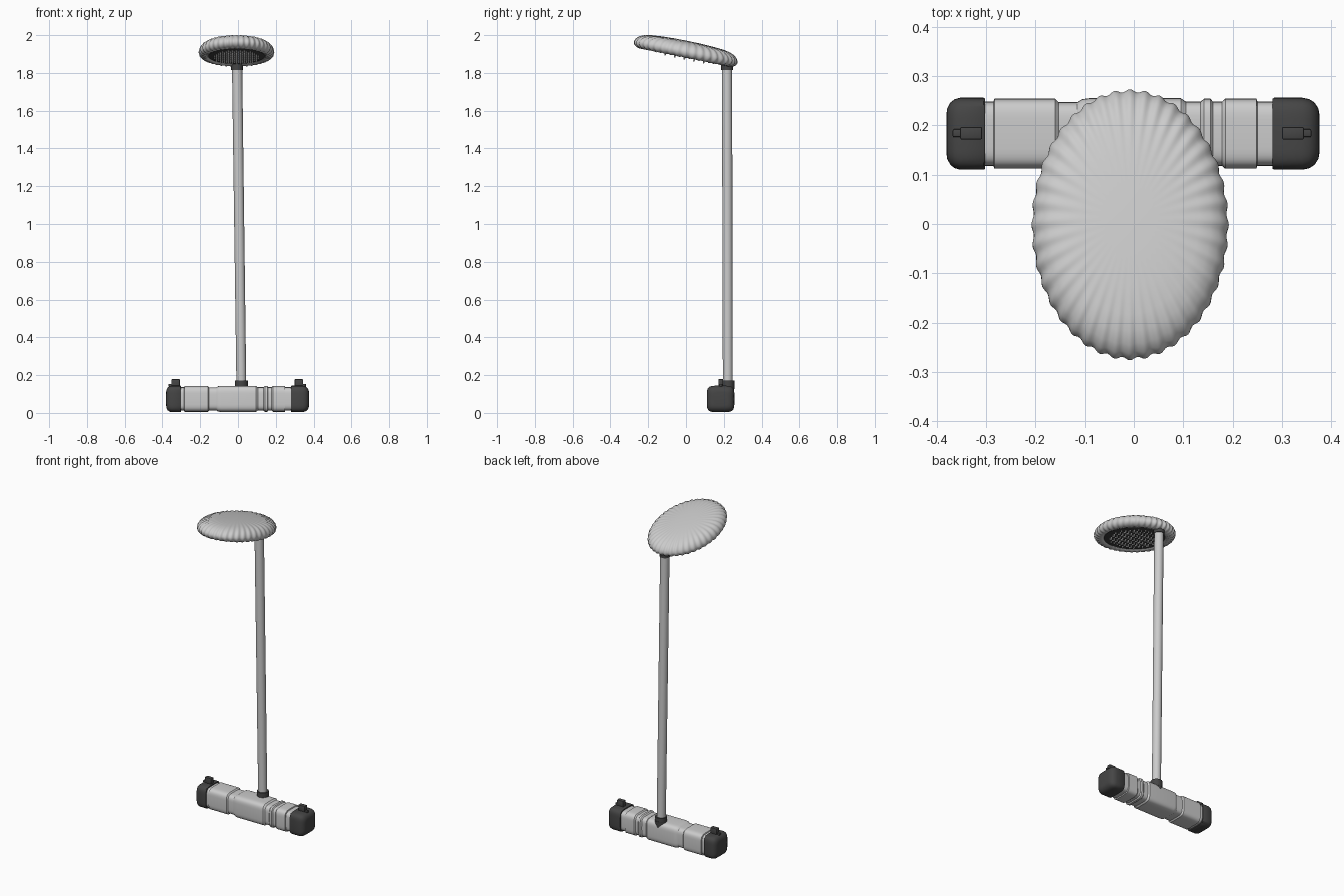
import bpy, bmesh
from math import sin, cos, pi, radians
from mathutils import Matrix, Vector

if "Cube" in bpy.data.objects:
    bpy.data.objects.remove(bpy.data.objects["Cube"])

dark = bpy.data.materials.new("dark_grey")
dark.diffuse_color = (0.06, 0.06, 0.06, 1)
dark.use_nodes = True
dark.node_tree.nodes["Principled BSDF"].inputs["Base Color"].default_value = dark.diffuse_color


def finish(name, bm, mat=None, angle=40):
    bmesh.ops.recalc_face_normals(bm, faces=bm.faces)
    me = bpy.data.meshes.new(name)
    bm.to_mesh(me)
    bm.free()
    ob = bpy.data.objects.new(name, me)
    bpy.context.collection.objects.link(ob)
    if mat:
        me.materials.append(mat)
    bpy.context.view_layer.objects.active = ob
    ob.select_set(True)
    bpy.ops.object.shade_smooth_by_angle(angle=radians(angle))
    ob.select_set(False)
    return ob


def loft(name, rings, mat=None, angle=40):
    """Skin a list of closed point rings and cap both ends."""
    bm = bmesh.new()
    vs = [[bm.verts.new(p) for p in r] for r in rings]
    n = len(vs[0])
    for a, b in zip(vs, vs[1:]):
        for i in range(n):
            j = (i + 1) % n
            bm.faces.new((a[i], a[j], b[j], b[i]))
    bm.faces.new(vs[0])
    bm.faces.new(vs[-1])
    return finish(name, bm, mat, angle)


def tube(name, p0, p1, r0, r1, mat=None):
    def ring(p, r):
        return [(p[0] + r * cos(t * pi / 16), p[1] + r * sin(t * pi / 16), p[2]) for t in range(32)]
    return loft(name, [ring(p0, r0), ring(p1, r1)], mat)


def block(name, centre, size, bevel, mat=None):
    bm = bmesh.new()
    bmesh.ops.create_cube(bm, size=1)
    bmesh.ops.scale(bm, vec=size, verts=bm.verts)
    bmesh.ops.bevel(bm, geom=bm.edges[:], offset=bevel, segments=2, affect='EDGES', profile=0.5)
    bmesh.ops.translate(bm, vec=centre, verts=bm.verts)
    return finish(name, bm, mat)


# Rounded-square cross-section of the mixer bar
def bar_ring(x, inset):
    def se(v):
        return (1 if v >= 0 else -1) * abs(v) ** 0.42
    ts = [2 * pi * i / 48 for i in range(48)]
    return [(x, 0.183 + (0.073 - inset) * se(cos(t)), 0.074 + (0.070 - inset) * se(sin(t))) for t in ts]


# Mixer bar body with grooves
body = [(-.31, .008), (-.285, .008), (-.283, .002), (-.16, .002), (-.153, .009), (-.115, .009),
        (-.105, .003), (-.09, .001), (.095, .001), (.105, .008), (.135, .008), (.142, .002),
        (.155, .002), (.16, .008), (.178, .008), (.185, .002), (.248, .002), (.25, .008), (.30, .008)]
loft("mixer_body", [bar_ring(*s) for s in body], angle=30)

# End caps with rounded outer faces, and their levers
cap = [(0, .002), (.003, 0), (.055, 0), (.068, .003), (.078, .010), (.085, .022), (.087, .035)]
for side, x0, k in (("left", -.302, .9), ("right", .281, 1.09)):
    sgn = -1 if side == "left" else 1
    loft(side + "_cap", [bar_ring(x0 + sgn * x * k, d) for x, d in cap], dark)
    kx = -.33 if side == "left" else .322
    block(side + "_lever", (kx, .184, .158), (.045, .026, .042), .004, dark)
    block(side + "_lever_stem", (kx + sgn * .01, .184, .146), (.055, .016, .014), .003, dark)

# Riser pole with collars and rear bracket
low, high = Vector((.018, .221, .13)), Vector((-.005, .217, 1.86))
tube("riser_pole", low, high, .026, .027)
tube("lower_collar", (.018, .222, .13), (.018, .222, .172), .034, .034, dark)
tube("rear_bracket", (.018, .238, .075), (.018, .224, .15), .014, .033, dark)
tube("upper_collar", (-.005, .217, 1.815), (-.005, .217, 1.85), .031, .031, dark)

# Fluted elliptical shower head
tilt = Matrix.Translation((-.008, 0, 1.918)) @ Matrix.Rotation(radians(-11.5), 4, 'X')
RX, RY, RIBS, N = .199, .278, 40, 320
profile = [(.03, .052), (.25, .0515), (.5, .0485), (.7, .043), (.82, .036), (.91, .025), (.965, .012),
           (.992, -.001), (.995, -.010), (.98, -.021), (.94, -.030), (.88, -.036), (.82, -.037),
           (.77, -.034), (.74, -.026), (.03, -.026)]
rings = []
for s, z in profile:
    amp = .011 * max(0, (s - .55) / .45) if s > .75 or z > 0 else 0
    ring = []
    for i in range(N):
        t = 2 * pi * i / N
        f = amp * cos(RIBS * t)
        ring.append(tilt @ Vector((RX * (s + f) * cos(t), RY * (s + f) * sin(t), z * (1 + 5 * f))))
    rings.append(ring)
loft("shower_head", rings, angle=60)

# Dark spray plate and nozzles underneath
plate = []
for s, z in ((.75, -.024), (.75, -.029), (.72, -.031), (.03, -.033)):
    plate.append([tilt @ Vector((RX * s * cos(i * pi / 32), RY * s * sin(i * pi / 32), z)) for i in range(64)])
loft("spray_plate", plate, dark)

bm = bmesh.new()
for row in range(-6, 7):
    for col in range(-6, 7):
        x, y = (col + .5 * (row % 2)) * .021, row * .026
        if (x / (RX * .62)) ** 2 + (y / (RY * .62)) ** 2 < 1:
            length = .016 if row % 2 == 0 and abs(row) < 5 else .008
            bmesh.ops.create_cone(bm, cap_ends=True, segments=8, radius1=.0035, radius2=.005, depth=length,
                                  matrix=tilt @ Matrix.Translation((x, y, -.032 - length / 2)))
finish("spray_nozzles", bm)
